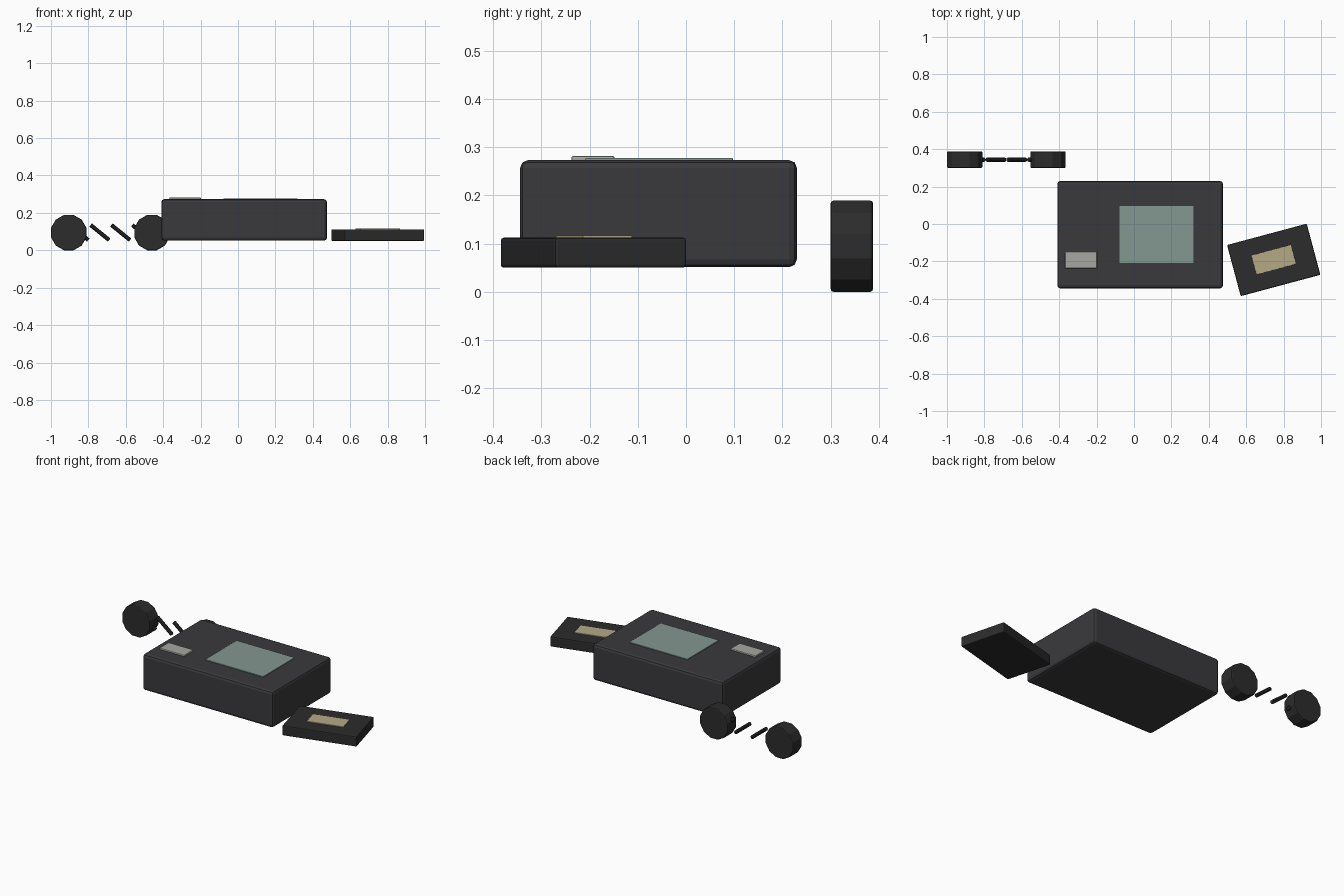
import bpy
import math

if "Cube" in bpy.data.objects:
    bpy.data.objects.remove(bpy.data.objects["Cube"])


def material(name, rgb):
    m = bpy.data.materials.new(name)
    m.diffuse_color = (*rgb, 1)
    m.use_nodes = True
    m.node_tree.nodes["Principled BSDF"].inputs["Base Color"].default_value = m.diffuse_color
    return m


CASE = material("case_grey", (0.042, 0.042, 0.046))
DARK = material("dark_plastic", (0.025, 0.025, 0.025))
GLASS = material("screen_green", (0.23, 0.31, 0.28))
PALE = material("pale_label", (0.38, 0.38, 0.36))
TAN = material("tan_label", (0.46, 0.40, 0.24))


def finish(name, mat, bevel, segments=2):
    o = bpy.context.object
    o.name = name
    o.data.materials.append(mat)
    bpy.ops.object.transform_apply(location=False, rotation=False, scale=True)
    if bevel:
        b = o.modifiers.new("edge_bevel", "BEVEL")
        b.width = bevel
        b.segments = segments
        b.limit_method = "ANGLE"
        b.angle_limit = math.radians(40)
    return o


def box(name, centre, size, mat, bevel=0, turn=0):
    bpy.ops.mesh.primitive_cube_add(size=1, location=centre, rotation=(0, 0, turn))
    bpy.context.object.scale = size
    return finish(name, mat, bevel)


# Main case with its screen and small label
box("main_case", (0.033, -0.057, 0.162), (0.886, 0.574, 0.222), CASE, 0.016)
box("main_screen", (0.12, -0.056, 0.27), (0.395, 0.306, 0.015), GLASS, 0.001)
box("case_label", (-0.283, -0.193, 0.272), (0.17, 0.09, 0.02), PALE, 0.005)

# Flat handheld unit, turned on the table
turn = math.radians(15)
box("small_unit", (0.747, -0.192, 0.081), (0.441, 0.283, 0.062), DARK, 0.006, turn)
box("small_unit_label", (0.747, -0.191, 0.111), (0.218, 0.105, 0.012), TAN, 0.001, turn)

# Pair of round pads standing on edge
for side, x in (("left", -0.905), ("right", -0.46)):
    bpy.ops.mesh.primitive_cylinder_add(
        vertices=12, radius=0.098, depth=0.088, location=(x, 0.344, 0.0945))
    o = bpy.context.object
    o.rotation_euler = (0, 0, math.radians(15))
    bpy.ops.object.transform_apply(location=False, rotation=True, scale=False)
    o.rotation_euler = (math.pi / 2, 0, 0)
    finish(side + "_pad", DARK, 0.006)

# Slanted cord pieces between the pads
for i in range(4):
    bpy.ops.mesh.primitive_cylinder_add(
        vertices=10, radius=0.0115, depth=0.128,
        location=(-0.85 + i * 0.1115, 0.344, 0.095),
        rotation=(0, math.radians(129), 0))
    finish(f"cord_piece_{i + 1}", DARK, 0.003)
    bpy.ops.object.shade_smooth_by_angle()
